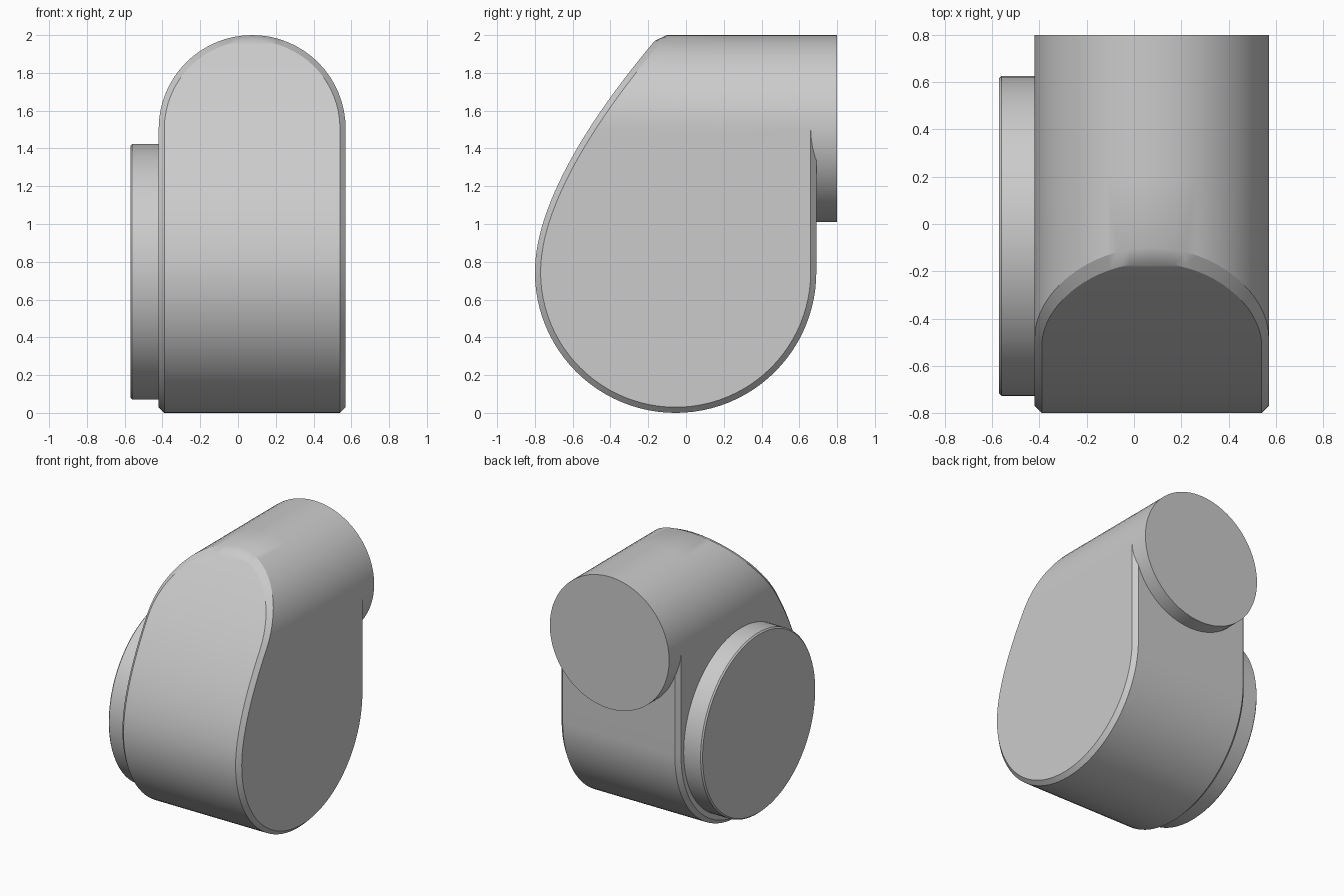
import bpy, bmesh
from math import sin, cos, pi
from mathutils import Vector
from mathutils.geometry import interpolate_bezier

cube = bpy.data.objects.get("Cube")
if cube:
    bpy.data.objects.remove(cube)

grey = bpy.data.materials.new("light grey")
grey.use_nodes = True
grey.diffuse_color = (0.6, 0.6, 0.6, 1)
grey.node_tree.nodes["Principled BSDF"].inputs["Base Color"].default_value = (0.6, 0.6, 0.6, 1)

CX = 0.075                # middle of the housing in x
HALF = 0.495              # half width, also the outlet radius
SPRING = 1.505            # height where the arch begins
CHAMFER = 0.03
HUB_Y, HUB_Z, HUB_R = -0.055, 0.745, 0.745
WALL_END = 0.2            # where the arched wall hands over to the outlet pipe
STEPS = 32


def finish(obj):
    obj.data.materials.append(grey)
    bpy.ops.object.select_all(action='DESELECT')
    obj.select_set(True)
    bpy.context.view_layer.objects.active = obj
    bpy.ops.object.shade_smooth_by_angle(angle=pi / 7)


# Front curve in the y-z plane and its inward offset
front = interpolate_bezier(Vector((-0.8, HUB_Z)), Vector((-0.8, 1.15)),
                           Vector((-0.43, 1.66)), Vector((-0.14, 2.0)), 60)
front = [p.to_2d() for p in front]
front.append(front[-1] + (front[-1] - front[-2]) * 4)
inset = []
for i, p in enumerate(front):
    d = (front[min(i + 1, len(front) - 1)] - front[max(i - 1, 0)]).normalized()
    inset.append(p + Vector((d.y, -d.x)) * CHAMFER)


def y_at(curve, z):
    for p, q in zip(curve, curve[1:]):
        if z <= q.y:
            return p.x + (q.x - p.x) * (z - p.y) / (q.y - p.y)
    return curve[-1].x


# Housing: rows of (inner half width, y, z) and (outer half width, y, z)
rows = []
rin = HALF - CHAMFER
for i in range(STEPS // 2 + 1):                       # arched top
    a = pi / 2 - pi * i / STEPS
    zi, zo = SPRING + rin * sin(a), SPRING + HALF * sin(a)
    rows.append(((rin * cos(a), y_at(front, zi), zi),
                 (HALF * cos(a), y_at(inset, zo), zo)))
arch_count = len(rows)
for i in range(1, 16):                                # front slope
    z = SPRING + (HUB_Z - SPRING) * i / 16
    rows.append(((rin, y_at(front, z), z), (HALF, y_at(inset, z), z)))
for i in range(49):                                   # round bottom
    a = pi + pi * i / 48
    rows.append(tuple((w, HUB_Y + r * cos(a), HUB_Z + r * sin(a))
                      for w, r in ((rin, HUB_R), (HALF, HUB_R - CHAMFER))))
rows.append(((rin, HUB_Y + HUB_R, SPRING), (HALF, HUB_Y + HUB_R - CHAMFER, SPRING)))

bm = bmesh.new()
grid = []
for (wi, yi, zi), (wo, yo, zo) in rows:
    grid.append([bm.verts.new(c) for c in (
        (CX - wo, yo, zo), (CX - wi, yi, zi), (CX + wi, yi, zi), (CX + wo, yo, zo))])
for r, s in zip(grid, grid[1:]):
    for k in range(3):
        bm.faces.new((r[k], s[k], s[k + 1], r[k + 1]))
for k in (0, 3):
    # arched wall running back to the outlet
    back = [bm.verts.new((r[k].co.x, WALL_END, r[k].co.z)) for r in grid[:arch_count]]
    for i in range(arch_count - 1):
        bm.faces.new((grid[i][k], grid[i + 1][k], back[i + 1], back[i]))
    # flat side
    bm.faces.new([r[k] for r in grid[arch_count - 1:]] + [back[-1]])
bmesh.ops.remove_doubles(bm, verts=bm.verts, dist=0.0001)
bmesh.ops.holes_fill(bm, edges=[e for e in bm.edges if e.is_boundary], sides=0)
bmesh.ops.recalc_face_normals(bm, faces=bm.faces)
mesh = bpy.data.meshes.new("housing")
bm.to_mesh(mesh)
bm.free()
housing = bpy.data.objects.new("housing", mesh)
bpy.context.collection.objects.link(housing)
finish(housing)

# Outlet pipe at the back
bpy.ops.mesh.primitive_cylinder_add(
    vertices=2 * STEPS, radius=HALF, depth=0.8 - WALL_END,
    location=(CX, (0.8 + WALL_END) / 2, SPRING), rotation=(pi / 2, 0, 0))
outlet = bpy.context.object
outlet.name = "outlet_pipe"
finish(outlet)

# Round cover plate on the side
bpy.ops.mesh.primitive_cylinder_add(
    vertices=96, radius=0.677, depth=0.2,
    location=(-0.47, -0.05, 0.747), rotation=(0, pi / 2, 0))
cover = bpy.context.object
cover.name = "side_cover"
finish(cover)
bevel = cover.modifiers.new("edge", 'BEVEL')
bevel.width = 0.01
bevel.segments = 1
bevel.limit_method = 'ANGLE'
